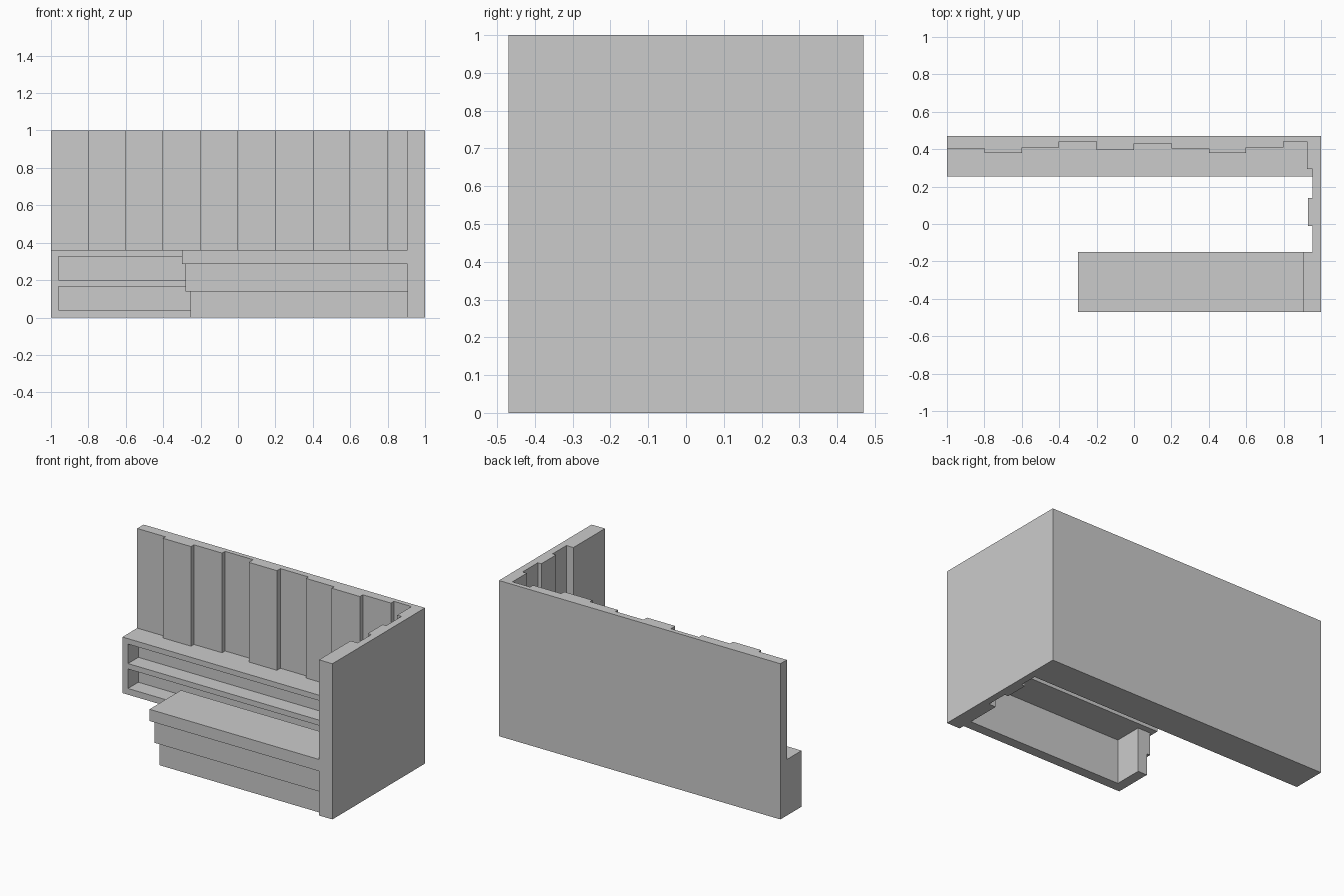
import bpy, bmesh
from mathutils import Vector

if "Cube" in bpy.data.objects:
    bpy.data.objects.remove(bpy.data.objects["Cube"])


def extrude(name, pts, lo, hi, axis='Z'):
    """Extrude a closed profile: (x, y) along Z, or (y, z) along X."""
    bm = bmesh.new()
    place = (lambda a, b: (a, b, lo)) if axis == 'Z' else (lambda a, b: (lo, a, b))
    step = Vector((0, 0, hi - lo)) if axis == 'Z' else Vector((hi - lo, 0, 0))
    face = bm.faces.new([bm.verts.new(place(*p)) for p in pts])
    geom = bmesh.ops.extrude_face_region(bm, geom=[face], use_keep_orig=True)['geom']
    bmesh.ops.translate(bm, vec=step, verts=[v for v in geom if isinstance(v, bmesh.types.BMVert)])
    bmesh.ops.recalc_face_normals(bm, faces=bm.faces)
    mesh = bpy.data.meshes.new(name)
    bm.to_mesh(mesh)
    bm.free()
    obj = bpy.data.objects.new(name, mesh)
    bpy.context.collection.objects.link(obj)
    return obj


def box(name, x0, x1, y0, y1, z0, z1):
    return extrude(name, [(x0, y0), (x1, y0), (x1, y1), (x0, y1)], z0, z1)


FRONT, BACK, SHELF_Y, SHELF_Z = -0.47, 0.47, 0.255, 0.36

# Back wall of vertical planks with uneven thickness
depths = [0.405, 0.38, 0.41, 0.44, 0.395, 0.43, 0.405, 0.38, 0.41, 0.44]
plan = [(-1, BACK)]
for i, y in enumerate(depths):
    x0 = -1 + 0.2 * i
    plan += [(x0, y), (min(x0 + 0.2, 0.925), y)]
plan.append((0.925, BACK))
extrude("back_wall", plan, SHELF_Z, 1)

# Right wall, stepped on its inner side
steps = [(FRONT, -0.15, 0.905), (-0.15, -0.01, 0.955), (-0.01, 0.14, 0.93),
         (0.14, 0.295, 0.955), (0.295, BACK, 0.925)]
plan = [(1, BACK), (1, FRONT)]
for y0, y1, x in steps:
    plan += [(x, y0), (x, y1)]
extrude("right_wall", plan, 0, 1)

# Back shelf unit with two long open compartments
comb = [(BACK, 0), (SHELF_Y, 0)]
for z0, z1 in [(0.04, 0.165), (0.2, 0.325)]:
    comb += [(SHELF_Y, z0), (0.36, z0), (0.36, z1), (SHELF_Y, z1)]
comb += [(SHELF_Y, SHELF_Z), (BACK, SHELF_Z)]
extrude("shelf_unit", comb, -0.96, 0.92, 'X')
box("shelf_left_end", -1, -0.96, SHELF_Y, BACK, 0, SHELF_Z)
box("shelf_right_end", 0.92, 0.955, SHELF_Y, BACK, 0, SHELF_Z)

# Counter: slab on two stepped L-shaped panels, open at the back
box("counter_top", -0.3, 0.905, FRONT, -0.15, 0.285, SHELF_Z)
for name, x, y, z0, z1 in [("counter_base", -0.255, -0.435, 0, 0.14),
                           ("counter_panel", -0.28, -0.445, 0.14, 0.285)]:
    extrude(name, [(x, y), (0.905, y), (0.905, -0.37), (-0.19, -0.37),
                   (-0.19, -0.19), (x, -0.19)], z0, z1)
